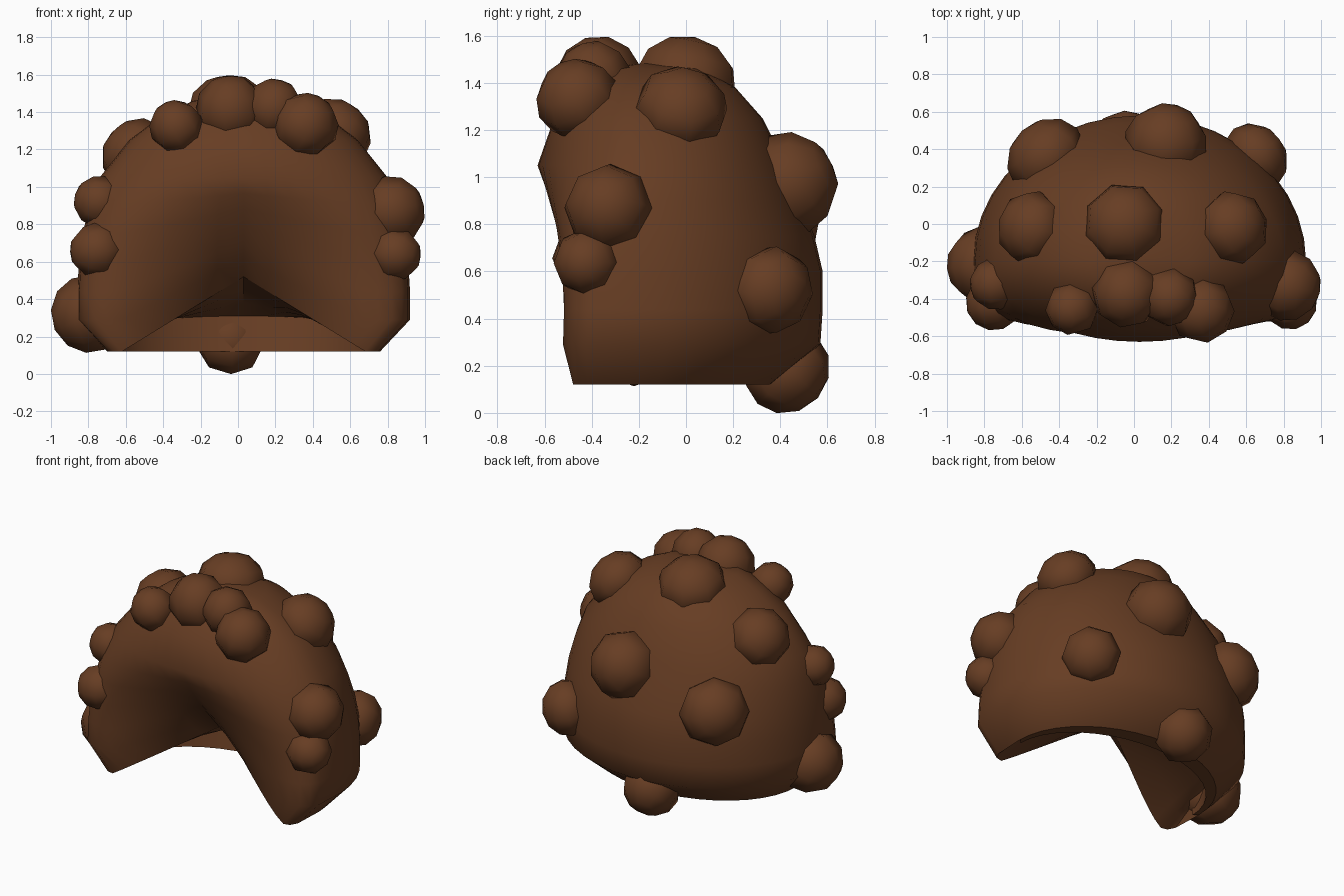
import bpy, bmesh, math
from mathutils import Vector

if "Cube" in bpy.data.objects:
    bpy.data.objects.remove(bpy.data.objects["Cube"])

brown = bpy.data.materials.new("warm brown")
brown.diffuse_color = (0.135, 0.047, 0.017, 1)
brown.use_nodes = True
brown.node_tree.nodes["Principled BSDF"].inputs["Base Color"].default_value = brown.diffuse_color


def finish(name, bm, angle=180):
    mesh = bpy.data.meshes.new(name)
    bm.to_mesh(mesh)
    bm.free()
    mesh.materials.append(brown)
    ob = bpy.data.objects.new(name, mesh)
    bpy.context.collection.objects.link(ob)
    bpy.context.view_layer.objects.active = ob
    ob.select_set(True)
    bpy.ops.object.shade_smooth_by_angle(angle=math.radians(angle))
    ob.select_set(False)
    return ob


# Hair cap rings: height, half width, front y, back y
RINGS = [(1.46, .27, -.36, .07), (1.38, .44, -.46, .21), (1.25, .61, -.56, .325),
         (1.05, .77, -.63, .425), (.9, .825, -.60, .485), (.75, .86, -.57, .545),
         (.6, .88, -.55, .58), (.44, .89, -.54, .58), (.29, .89, -.54, .57),
         (.12, .73, -.54, .36)]
N, YC, XC = 40, -.2, .03


def ring_point(ring, i):
    z, w, yf, yb = ring
    a = 2 * math.pi * i / N
    c, s = math.cos(a), math.sin(a)
    x = w * c
    if s >= 0:
        y = YC + (yb - YC) * s
    else:                            # squarer towards the face opening
        q = 2 + 4 * min(1, max(0, (1.05 - z) / .7))
        y = YC - (YC - yf) * max(0, 1 - abs(c) ** q) ** (1 / q)
    if s < -1e-6 and z < 1.05:       # hollow face with a peaked lower edge
        low = (1.05 - z) / .93
        y += .34 * max(0, 1 - abs(x) / .7) * low ** 2.2
        z += .40 * max(0, 1 - abs(x) / .65) * low
    return Vector((x + XC, y, z))


bm = bmesh.new()
rows = [[bm.verts.new(ring_point(r, i)) for i in range(N)] for r in RINGS]
crown = bm.verts.new((XC - .01, -.17, 1.485))
for i in range(N):
    j = (i + 1) % N
    bm.faces.new((crown, rows[0][i], rows[0][j]))
    for a, b in zip(rows, rows[1:]):
        bm.faces.new((a[i], b[i], b[j], a[j]))
bmesh.ops.recalc_face_normals(bm, faces=bm.faces)
finish("hair_cap", bm)

# Underside: ceiling from the peaked front edge, inner back wall, bottom lip
bm = bmesh.new()
strips = []
for i in range(N // 2 + 1):
    a = 2 * math.pi * i / N
    c, s = math.cos(a), math.sin(a)
    front = ring_point(RINGS[-1], (N - i) % N)
    wall = Vector((XC + .71 * c, -.25 + .55 * s, .22 + .09 * s))
    lip = Vector((XC + .70 * c, -.23 + .485 * s, .12))
    rim = ring_point(RINGS[-1], i)
    pts = [front.lerp(wall, k / 3) for k in range(4)] + [lip, rim]
    strips.append([bm.verts.new(p) for p in pts])
for a, b in zip(strips, strips[1:]):
    for k in range(5):
        bm.faces.new((a[k], b[k], b[k + 1], a[k + 1]))
bmesh.ops.remove_doubles(bm, verts=bm.verts, dist=1e-4)
bmesh.ops.recalc_face_normals(bm, faces=bm.faces)
if sum(f.normal.z * f.calc_area() for f in bm.faces) > 0:
    bmesh.ops.reverse_faces(bm, faces=bm.faces)
finish("underside", bm, 40)

# Curls: x, y, z, radius, flatness
CURLS = [
    (-.04, .43, .18, .19, .92), (-.80, -.22, .32, .21, .95),
    (-.75, -.42, .66, .15, 1), (-.74, -.32, .92, .14, 1),
    (.82, -.33, .87, .19, .95), (.835, -.42, .64, .145, 1),
    (.36, -.46, 1.33, .18, .95), (-.04, -.37, 1.41, .19, 1),
    (.19, -.39, 1.42, .16, 1), (-.33, -.45, 1.32, .145, 1),
    (-.05, 0, 1.41, .225, .84), (.53, -.02, 1.29, .20, .85),
    (-.55, -.02, 1.18, .20, .85), (.17, .43, .97, .225, .95),
    (-.47, .36, .79, .225, .85), (.65, .36, .52, .19, .85),
]
for n, (x, y, z, r, flat) in enumerate(CURLS, 1):
    bm = bmesh.new()
    bmesh.ops.create_uvsphere(bm, u_segments=8, v_segments=6, radius=r)
    bmesh.ops.scale(bm, vec=(1, 1, flat), verts=bm.verts)
    ob = finish("curl_%02d" % n, bm)
    ob.location = (x, y, z)
    # Each curl points outwards from the middle of the head
    ob.rotation_mode = 'QUATERNION'
    ob.rotation_quaternion = Vector((x, y + .15, z - .7)).to_track_quat('Z', 'Y')
